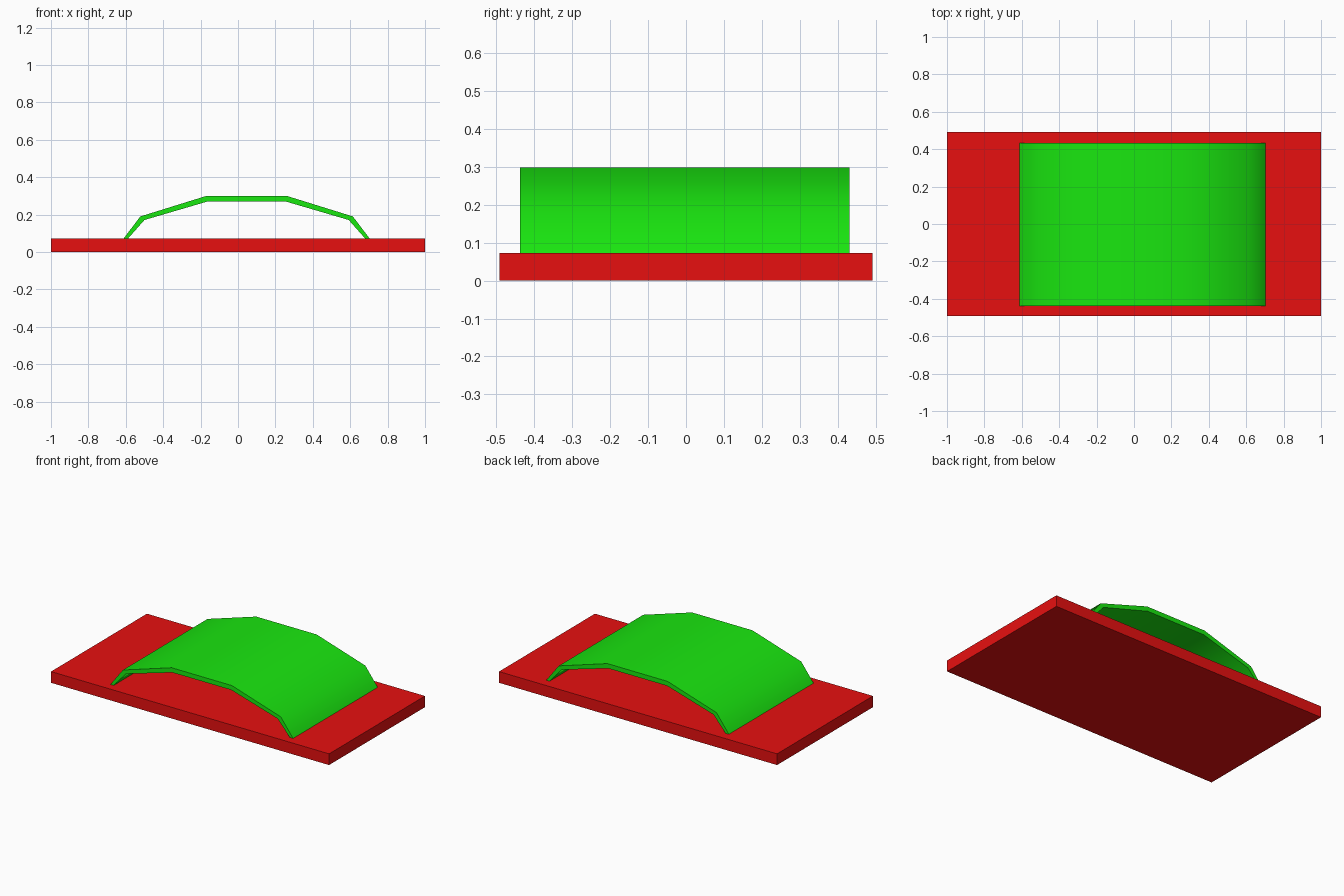
import bpy, bmesh
from math import radians

if "Cube" in bpy.data.objects:
    bpy.data.objects.remove(bpy.data.objects["Cube"])

BASE_TOP = 0.073


def colour(obj, name, rgb):
    mat = bpy.data.materials.new(name)
    mat.diffuse_color = (*rgb, 1)
    mat.use_nodes = True
    mat.node_tree.nodes["Principled BSDF"].inputs["Base Color"].default_value = mat.diffuse_color
    obj.data.materials.append(mat)


# Flat rectangular base slab
bpy.ops.mesh.primitive_cube_add(size=1, location=(0, 0, BASE_TOP / 2))
base = bpy.context.object
base.name = "base_plate"
base.scale = (2, 0.985, BASE_TOP)
bpy.ops.object.transform_apply(location=True, scale=True)
colour(base, "red", (0.8, 0.005, 0.005))

# Arched shell: half profiles (distance from arch centre, height), mirrored
CENTRE_X, Y_FRONT, Y_BACK = 0.046, -0.438, 0.432
outer = [(0.657, BASE_TOP), (0.568, 0.19), (0.217, 0.299)]
inner = [(0.633, BASE_TOP), (0.546, 0.171), (0.212, 0.269)]


def full(half):
    return [(-x, z) for x, z in half] + [(x, z) for x, z in reversed(half)]


bm = bmesh.new()
rings = [[[bm.verts.new((CENTRE_X + x, y, z)) for x, z in full(p)]
          for p in (outer, inner)] for y in (Y_FRONT, Y_BACK)]
(fo, fi), (bo, bi) = rings
for i in range(len(fo) - 1):
    for a, b in ((fo, bo), (bi, fi), (fi, fo), (bo, bi)):
        bm.faces.new((a[i], a[i + 1], b[i + 1], b[i]))
# Feet of the shell
for i in (0, -1):
    bm.faces.new((fo[i], fi[i], bi[i], bo[i]))
bmesh.ops.recalc_face_normals(bm, faces=bm.faces)
mesh = bpy.data.meshes.new("arched_cover")
bm.to_mesh(mesh)
bm.free()
cover = bpy.data.objects.new("arched_cover", mesh)
bpy.context.collection.objects.link(cover)
colour(cover, "green", (0.01, 0.8, 0.005))

# Smooth over the arch, crisp at the rims
bpy.ops.object.select_all(action='DESELECT')
cover.select_set(True)
bpy.context.view_layer.objects.active = cover
bpy.ops.object.shade_smooth_by_angle(angle=radians(45))
